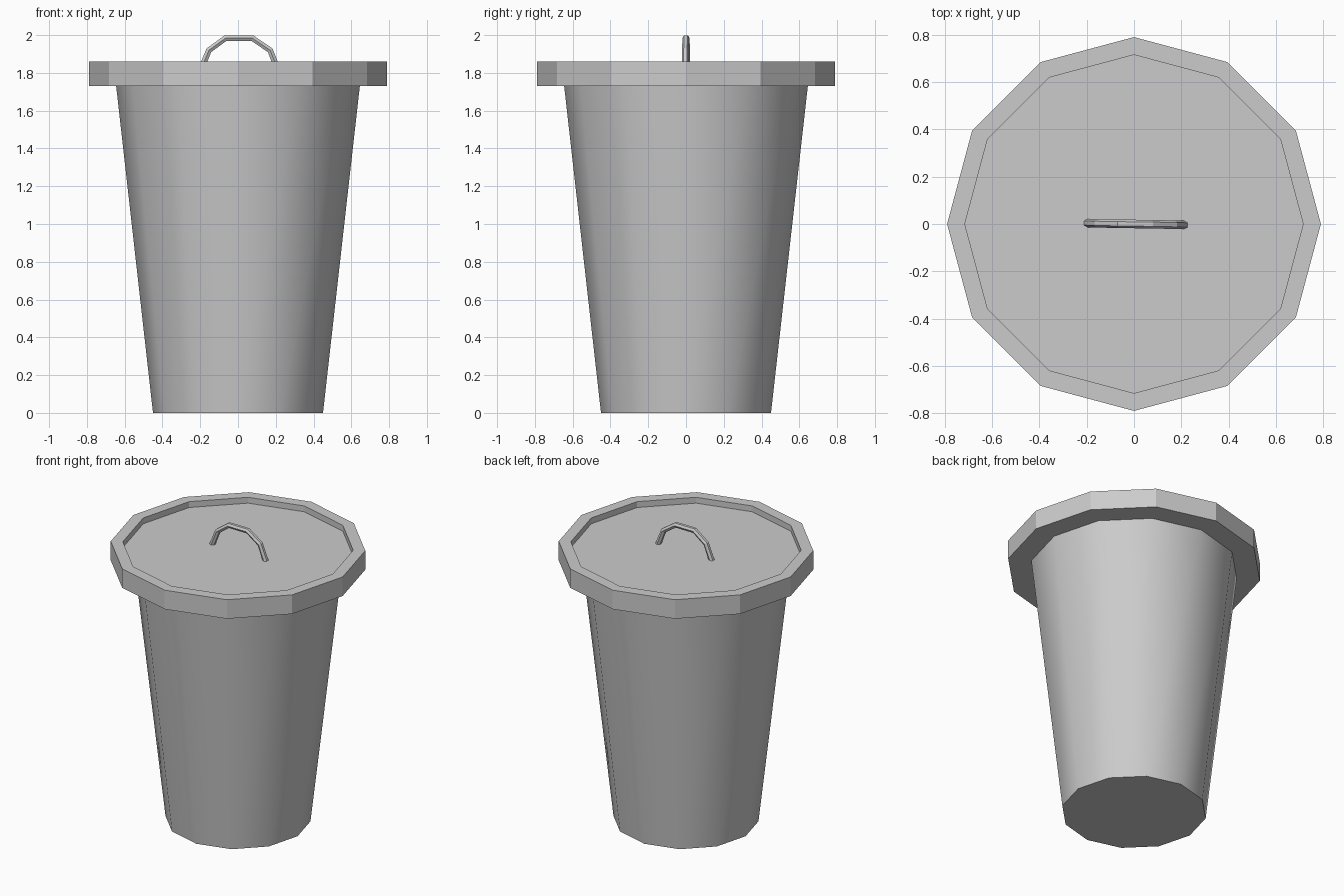
import bpy, bmesh
from math import cos, sin, pi
from mathutils import Vector

if "Cube" in bpy.data.objects:
    bpy.data.objects.remove(bpy.data.objects["Cube"])

SIDES = 12


def finish(bm, name):
    bmesh.ops.recalc_face_normals(bm, faces=bm.faces[:])
    mesh = bpy.data.meshes.new(name)
    bm.to_mesh(mesh)
    bm.free()
    obj = bpy.data.objects.new(name, mesh)
    bpy.context.collection.objects.link(obj)
    return obj


def bridge(bm, a, b):
    n = len(a)
    return [bm.faces.new((a[i], a[(i + 1) % n], b[(i + 1) % n], b[i])) for i in range(n)]


def ring(bm, r, z):
    return [bm.verts.new((r * cos(2 * pi * i / SIDES), r * sin(2 * pi * i / SIDES), z))
            for i in range(SIDES)]


# Tapered bin body: smooth wall, sharp flat base, open under the lid
bm = bmesh.new()
low, high = ring(bm, 0.45, 0), ring(bm, 0.645, 1.73)
for f in bridge(bm, low, high):
    f.smooth = True
base = bm.faces.new(low[::-1])
for e in base.edges:
    e.smooth = False
bmesh.ops.recalc_face_normals(bm, faces=bm.faces[:])
finish(bm, "bin_body")

# Faceted lid with overhanging rim and sunken top
bm = bmesh.new()
profile = [(0.645, 1.73), (0.79, 1.73), (0.79, 1.86), (0.715, 1.86), (0.715, 1.82)]
rings = [ring(bm, r, z) for r, z in profile]
for a, b in zip(rings, rings[1:]):
    bridge(bm, a, b)
bm.faces.new(rings[-1])
finish(bm, "lid")

# Arched handle: hexagonal section swept along a path, slightly turned
path = [Vector(p) for p in [(-0.197, 0.004, 1.815), (-0.154, 0.003, 1.92), (-0.066, 0.001, 1.984),
                            (0.076, -0.001, 1.984), (0.17, -0.003, 1.92), (0.212, -0.004, 1.815)]]
bm = bmesh.new()
side = Vector((0, 1, 0))
R = 0.018
rings = []
for i, p in enumerate(path):
    t = (path[min(i + 1, len(path) - 1)] - path[max(i - 1, 0)]).normalized()
    out = t.cross(side).normalized()
    rings.append([bm.verts.new(p + R * (side * cos(k * pi / 3) + out * sin(k * pi / 3)))
                  for k in range(6)])
for a, b in zip(rings, rings[1:]):
    bridge(bm, a, b)
bm.faces.new(rings[0])
bm.faces.new(rings[-1])
finish(bm, "lid_handle")
